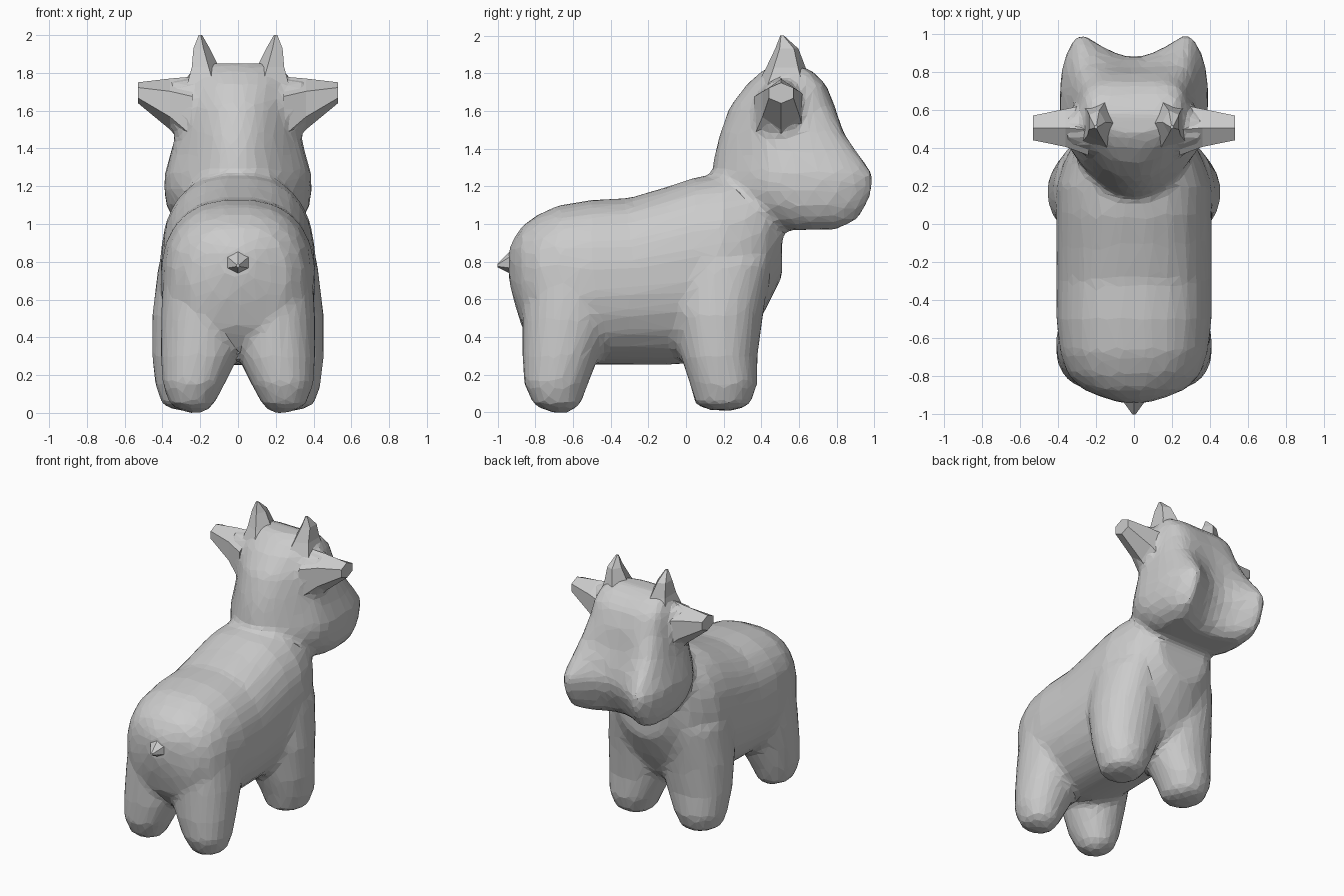
import bpy, bmesh, math
from mathutils import Vector

cube = bpy.data.objects.get("Cube")
if cube:
    bpy.data.objects.remove(cube, do_unlink=True)

grey = bpy.data.materials.new("plain grey")
grey.use_nodes = True
COLOUR = (0.6, 0.6, 0.6, 1)
grey.diffuse_color = COLOUR
grey.node_tree.nodes["Principled BSDF"].inputs["Base Color"].default_value = COLOUR


def loft(bm, axis, rings, upper=2.0, lower=2.0, sides=24):
    """Skin superellipse rings; a ring is (position, a0, a1, b0, b1) in the other two axes."""
    others = [i for i in range(3) if i != axis]
    loops = []
    for pos, a0, a1, b0, b1 in rings:
        loop = []
        for k in range(sides):
            t = math.tau * (k + 0.5) / sides
            c, s = math.cos(t), math.sin(t)
            power = 2 / (upper if s > 0 else lower)
            co = Vector()
            co[axis] = pos
            co[others[0]] = (a0 + a1) / 2 + (a1 - a0) / 2 * math.copysign(abs(c) ** power, c)
            co[others[1]] = (b0 + b1) / 2 + (b1 - b0) / 2 * math.copysign(abs(s) ** power, s)
            loop.append(bm.verts.new(co))
        loops.append(loop)
    for low, high in zip(loops, loops[1:]):
        for k in range(sides):
            n = (k + 1) % sides
            bm.faces.new((low[k], low[n], high[n], high[k]))
    bm.faces.new(loops[0][::-1])
    bm.faces.new(loops[-1])
    return [v for loop in loops for v in loop]


def clamp(value):
    return min(1, max(0, value))


def finish(bm, name):
    bmesh.ops.recalc_face_normals(bm, faces=bm.faces)
    mesh = bpy.data.meshes.new(name)
    bm.to_mesh(mesh)
    bm.free()
    mesh.materials.append(grey)
    obj = bpy.data.objects.new(name, mesh)
    bpy.context.collection.objects.link(obj)
    return obj


skin = bmesh.new()

# Barrel of the body, from rounded rump to chest
body = [(-0.94, 0.07, 0.70, 0.87), (-0.91, 0.17, 0.58, 0.93), (-0.87, 0.27, 0.45, 0.99),
        (-0.79, 0.35, 0.34, 1.05), (-0.68, 0.39, 0.29, 1.10), (-0.50, 0.41, 0.25, 1.13),
        (-0.30, 0.41, 0.25, 1.14), (-0.10, 0.41, 0.25, 1.20), (0.05, 0.41, 0.26, 1.25),
        (0.20, 0.41, 0.29, 1.27), (0.33, 0.37, 0.38, 1.27), (0.42, 0.32, 0.54, 1.26),
        (0.51, 0.21, 0.72, 1.22)]
loft(skin, 1, [(y, -w, w, low, high) for y, w, low, high in body], 2.45, 2.1)

# Head and neck, narrow at the nape and dished between two forward cheek lobes
head = [(0.97, 0.44, 0.94, 0.27), (1.02, 0.35, 1.00, 0.34), (1.10, 0.25, 1.04, 0.38),
        (1.18, 0.17, 1.075, 0.39), (1.26, 0.14, 1.085, 0.39), (1.36, 0.15, 1.02, 0.36),
        (1.48, 0.18, 0.93, 0.33), (1.62, 0.23, 0.85, 0.30), (1.74, 0.32, 0.80, 0.28),
        (1.81, 0.40, 0.73, 0.25), (1.85, 0.47, 0.64, 0.20)]
for v in loft(skin, 2, [(z, -w, w, back, front) for z, back, front, w in head], 2.8, 2.1, 64):
    x, y, z = v.co
    if y > 0.6:
        v.co.y -= (0.06 + 0.15 * clamp((1.6 - z) / 0.35)) * clamp(1 - (x / 0.28) ** 2)
    pinch = 0.3 * clamp((0.45 - y) / 0.31) * clamp((z - 1.1) / 0.2)
    v.co.x *= 1 - pinch

# Legs
hind = [(0.0, 0.18, 0.27, -0.72, -0.62), (0.04, 0.13, 0.36, -0.81, -0.56),
        (0.15, 0.07, 0.40, -0.86, -0.52), (0.30, 0.0, 0.41, -0.87, -0.46),
        (0.50, -0.04, 0.41, -0.87, -0.38), (0.80, 0.0, 0.39, -0.84, -0.35)]
fore = [(0.01, 0.19, 0.31, 0.13, 0.26), (0.04, 0.13, 0.40, 0.05, 0.34),
        (0.15, 0.08, 0.44, 0.02, 0.38), (0.30, 0.01, 0.455, -0.03, 0.38),
        (0.52, -0.03, 0.455, -0.08, 0.41), (0.80, 0.0, 0.42, -0.10, 0.46)]
for rings in (hind, fore):
    for side in (1, -1):
        loft(skin, 2, [(z, side * a, side * b, c, d) for z, a, b, c, d in rings], 2.1, 2.1)

# Flared roots of the ears
for side in (1, -1):
    loft(skin, 0, [(side * x, 0.5 - r, 0.5 + r, low, 1.77) for x, r, low in
                   ((0.12, 0.18, 1.30), (0.22, 0.15, 1.35), (0.30, 0.12, 1.43), (0.37, 0.09, 1.52))])

# Fuse the parts into one softly blended, faceted skin
animal = finish(skin, "animal_body")
remesh = animal.modifiers.new("fuse", "REMESH")
remesh.mode = "VOXEL"
remesh.voxel_size = 0.025
soften = animal.modifiers.new("soften", "SMOOTH")
soften.factor = 0.5
soften.iterations = 8
facet = animal.modifiers.new("facet", "DECIMATE")
facet.ratio = 0.1

# Ear tips, horns and tail as sharp low-poly points
for side, label in ((1, "left"), (-1, "right")):
    bm = bmesh.new()
    loft(bm, 0, [(side * 0.24, 0.34, 0.65, 1.36, 1.78), (side * 0.36, 0.39, 0.62, 1.50, 1.77),
                 (side * 0.53, 0.43, 0.58, 1.64, 1.75)], sides=6)
    finish(bm, label + "_ear")

    bm = bmesh.new()
    loft(bm, 2, [(1.72, side * 0.03, side * 0.30, 0.36, 0.69), (1.83, side * 0.10, side * 0.26, 0.42, 0.64),
                 (1.93, side * 0.15, side * 0.245, 0.47, 0.60),
                 (2.0, side * 0.19, side * 0.21, 0.50, 0.52)], sides=5)
    finish(bm, label + "_horn")

bm = bmesh.new()
loft(bm, 1, [(-1.0, -0.01, 0.01, 0.77, 0.79), (-0.94, -0.06, 0.06, 0.74, 0.85),
             (-0.86, -0.15, 0.15, 0.68, 0.93)], sides=6)
finish(bm, "tail")
